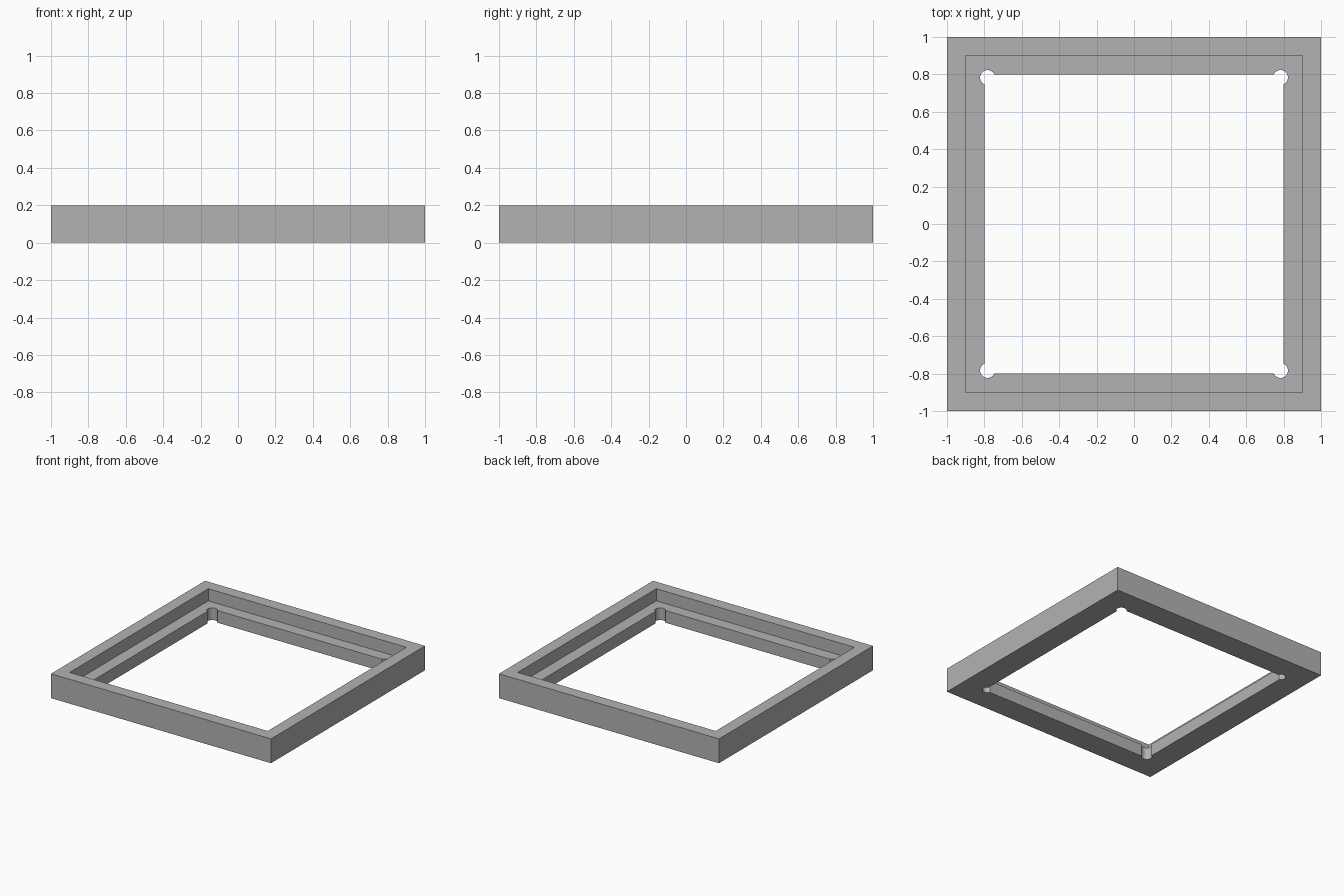
import bpy, math

if "Cube" in bpy.data.objects:
    bpy.data.objects.remove(bpy.data.objects["Cube"])

grey = bpy.data.materials.new("grey")
grey.diffuse_color = (0.45, 0.45, 0.45, 1)
grey.use_nodes = True
grey.node_tree.nodes["Principled BSDF"].inputs["Base Color"].default_value = grey.diffuse_color


def box(name, half, z0, z1):
    bpy.ops.mesh.primitive_cube_add(size=1, location=(0, 0, (z0 + z1) / 2))
    ob = bpy.context.object
    ob.name = name
    ob.scale = (2 * half, 2 * half, z1 - z0)
    bpy.ops.object.transform_apply(location=True, rotation=False, scale=True)
    ob.data.materials.append(grey)
    return ob


# Square frame block
frame = box("frame", 1.0, 0.0, 0.2)

# Stepped recess, through opening and rounded corner reliefs
cutters = [box("recess_cutter", 0.9, 0.1, 0.3),
           box("opening_cutter", 0.8, -0.1, 0.35)]
for sx in (-1, 1):
    for sy in (-1, 1):
        bpy.ops.mesh.primitive_cylinder_add(vertices=32, radius=0.04, depth=0.5,
                                            location=(sx * 0.783, sy * 0.783, 0.1))
        relief = bpy.context.object
        relief.name = "corner_relief_cutter"
        relief.data.materials.append(grey)
        cutters.append(relief)

# Cut each shape out of the frame, then discard the cutter
for cutter in cutters:
    bpy.ops.object.select_all(action='DESELECT')
    bpy.context.view_layer.objects.active = frame
    frame.select_set(True)
    mod = frame.modifiers.new("cut", 'BOOLEAN')
    mod.operation = 'DIFFERENCE'
    mod.solver = 'EXACT'
    mod.object = cutter
    bpy.ops.object.modifier_apply(modifier=mod.name)
    bpy.data.objects.remove(cutter, do_unlink=True)

# Smooth relief walls, sharp frame edges
bpy.ops.object.shade_smooth_by_angle(angle=math.radians(30))
